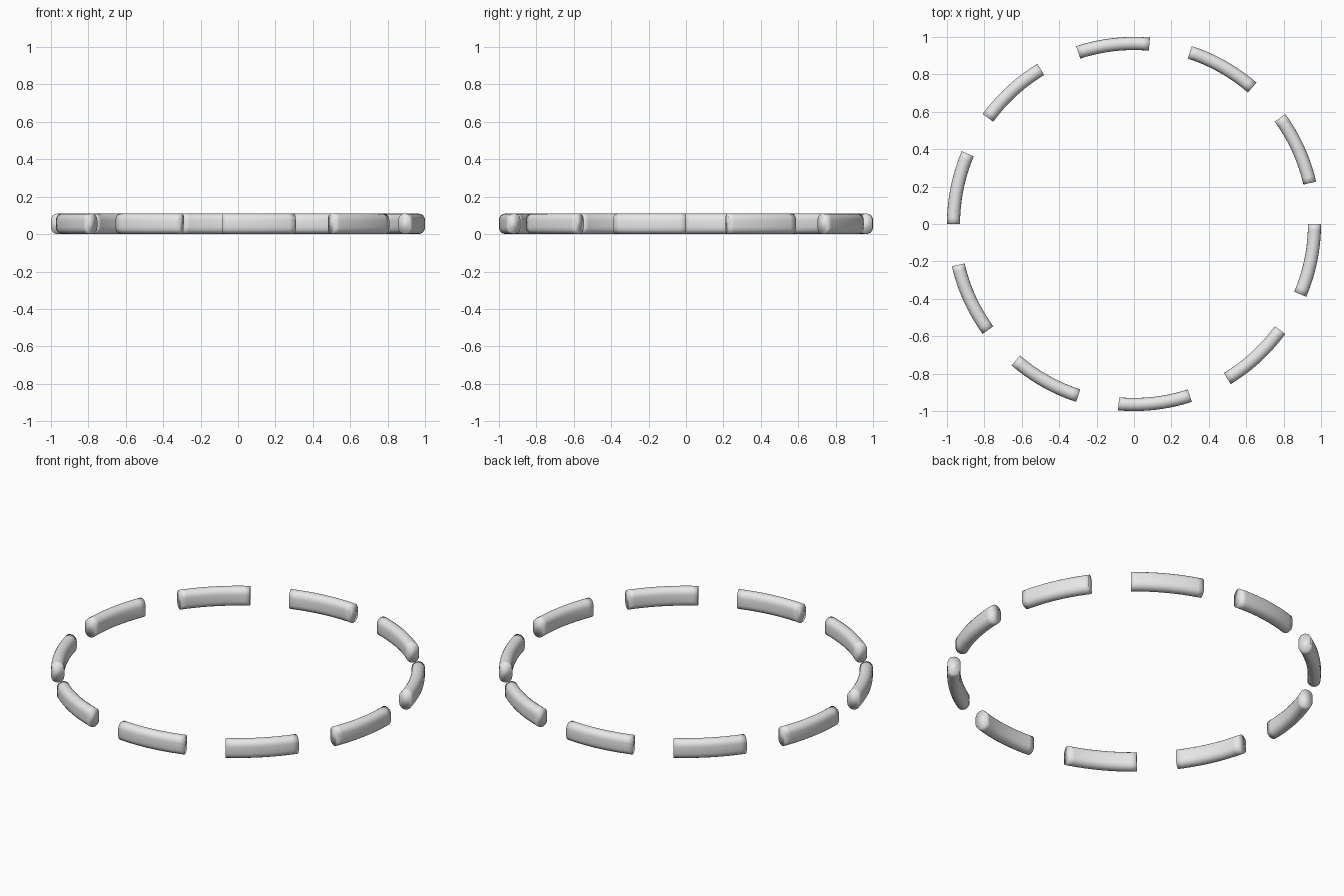
import bpy, bmesh, math

if "Cube" in bpy.data.objects:
    bpy.data.objects.remove(bpy.data.objects["Cube"])

COUNT, SWEEP, STEPS = 10, math.radians(22.9), 12
R, HALF_W, HEIGHT = 0.965, 0.035, 0.11

mat = bpy.data.materials.new("light grey")
mat.diffuse_color = (0.8, 0.8, 0.8, 1)
mat.use_nodes = True
mat.node_tree.nodes["Principled BSDF"].inputs["Base Color"].default_value = mat.diffuse_color

# Upright rounded cross-section: (radial offset, height)
profile = []
for top in (True, False):
    cz = HEIGHT - HALF_W if top else HALF_W
    for i in range(9):
        a = math.pi * i / 8 + (0 if top else math.pi)
        profile.append((HALF_W * math.cos(a), cz + HALF_W * math.sin(a)))


def ring_segment(name, start):
    """Sweep the cross-section clockwise along one arc and close the ends."""
    bm = bmesh.new()
    rings = []
    for s in range(STEPS + 1):
        a = start - SWEEP * s / STEPS
        rings.append([bm.verts.new(((R + r) * math.cos(a), (R + r) * math.sin(a), z))
                      for r, z in profile])
    n = len(profile)
    for r0, r1 in zip(rings, rings[1:]):
        for i in range(n):
            j = (i + 1) % n
            bm.faces.new((r0[i], r0[j], r1[j], r1[i]))
    bm.faces.new(rings[0])
    bm.faces.new(rings[-1][::-1])
    bmesh.ops.recalc_face_normals(bm, faces=bm.faces)
    for f in bm.faces:
        f.smooth = True
    me = bpy.data.meshes.new(name)
    bm.to_mesh(me)
    bm.free()
    me.materials.append(mat)
    ob = bpy.data.objects.new(name, me)
    bpy.context.collection.objects.link(ob)


# Ten evenly spaced dashes of the ring
for k in range(COUNT):
    ring_segment(f"ring_segment_{k + 1}", -2 * math.pi * k / COUNT)
